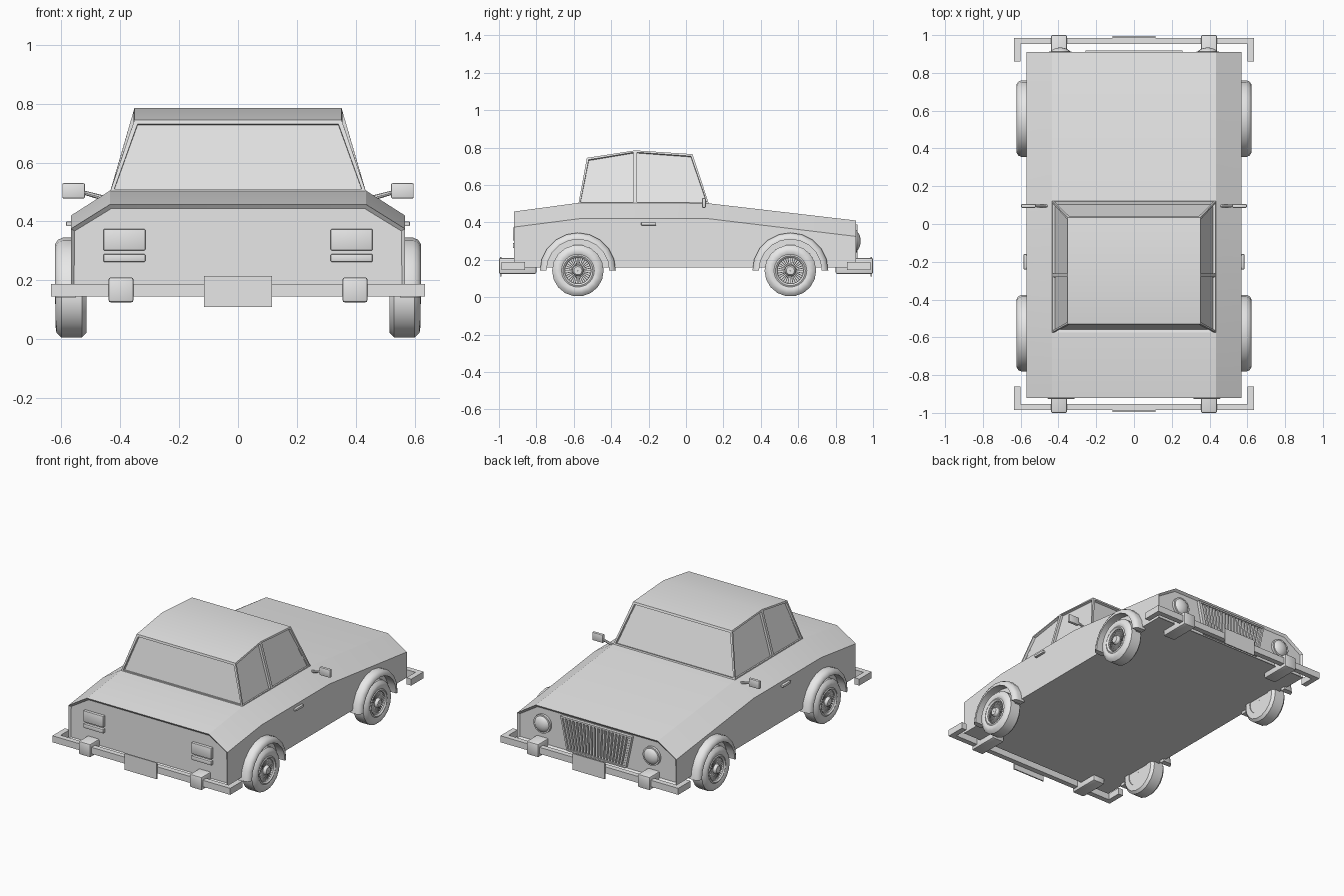
import bpy, bmesh
from math import sin, cos, pi
from mathutils import Vector, Matrix

if "Cube" in bpy.data.objects:
    bpy.data.objects.remove(bpy.data.objects["Cube"])

grey = bpy.data.materials.new("plain_grey")
grey.use_nodes = True
grey.diffuse_color = (0.8, 0.8, 0.8, 1)
grey.node_tree.nodes["Principled BSDF"].inputs["Base Color"].default_value = (0.8, 0.8, 0.8, 1)


def finish(name, bm, angle=30):
    bmesh.ops.recalc_face_normals(bm, faces=bm.faces[:])
    mesh = bpy.data.meshes.new(name)
    bm.to_mesh(mesh)
    bm.free()
    mesh.materials.append(grey)
    obj = bpy.data.objects.new(name, mesh)
    bpy.context.collection.objects.link(obj)
    bpy.ops.object.select_all(action="DESELECT")
    obj.select_set(True)
    bpy.context.view_layer.objects.active = obj
    bpy.ops.object.shade_smooth_by_angle(angle=angle * pi / 180)
    return obj


def box(name, x, y, z, bevel=0.0):
    """Box from (min, max) ranges, optionally with soft edges."""
    bm = bmesh.new()
    size = [r[1] - r[0] for r in (x, y, z)]
    mid = [(r[0] + r[1]) / 2 for r in (x, y, z)]
    bmesh.ops.create_cube(bm, size=1, matrix=Matrix.Translation(mid) @ Matrix.Diagonal((*size, 1)))
    if bevel:
        bmesh.ops.bevel(bm, geom=bm.edges[:], offset=bevel, segments=2, affect="EDGES", profile=0.5)
    return finish(name, bm)


def span(a, b, s):
    """Range a..b, mirrored when s is -1."""
    return tuple(sorted((a * s, b * s)))


def sweep(bm, profile, start, end, steps, centre, s):
    """Turn an (x, radius) profile around the x axis; closes on a full turn."""
    full = abs(end - start) > 2 * pi - 0.01
    rings = []
    for i in range(steps if full else steps + 1):
        a = start + (end - start) * i / steps
        rings.append([bm.verts.new((s * x, centre[0] + r * cos(a), centre[1] + r * sin(a)))
                      for x, r in profile])
    n = len(profile)
    for i in range(steps):
        p, q = rings[i], rings[(i + 1) % len(rings)]
        for j in range(n):
            k = (j + 1) % n
            bm.faces.new((p[j], p[k], q[k], q[j]))
    if not full:
        bm.faces.new(rings[0])
        bm.faces.new(rings[-1])


# Lower body: sections lofted along the length, end panels recessed
bm = bmesh.new()
loops = []
for y, shoulder, top in ((-0.92, 0.375, 0.458), (-0.57, 0.42, 0.505),
                         (0.12, 0.42, 0.502), (0.91, 0.325, 0.41)):
    half = [(0.568, 0.16), (0.568, shoulder), (0.435, top)]
    loops.append([bm.verts.new((x, y, z)) for x, z in half]
                 + [bm.verts.new((-x, y, z)) for x, z in reversed(half)])
for p, q in zip(loops, loops[1:]):
    for j in range(6):
        k = (j + 1) % 6
        bm.faces.new((p[j], p[k], q[k], q[j]))
ends = [bm.faces.new(loops[0]), bm.faces.new(loops[-1])]
bmesh.ops.recalc_face_normals(bm, faces=bm.faces[:])
bmesh.ops.inset_individual(bm, faces=ends, thickness=0.015, depth=-0.012)
finish("lower_body", bm)

# Cabin: three stations with recessed windows
bm = bmesh.new()
stations = []
for yb, yt, zt in ((-0.575, -0.53, 0.745), (-0.272, -0.272, 0.785), (0.122, 0.035, 0.765)):
    stations.append([bm.verts.new(c) for c in ((0.435, yb, 0.5), (0.352, yt, zt),
                                              (-0.352, yt, zt), (-0.435, yb, 0.5))])
sides = []
for p, q in zip(stations, stations[1:]):
    sides += [bm.faces.new((p[0], p[1], q[1], q[0])), bm.faces.new((p[2], p[3], q[3], q[2]))]
    bm.faces.new((p[1], p[2], q[2], q[1]))
    bm.faces.new((p[3], p[0], q[0], q[3]))
screens = [bm.faces.new(stations[0]), bm.faces.new(stations[-1])]
bmesh.ops.recalc_face_normals(bm, faces=bm.faces[:])
bmesh.ops.inset_individual(bm, faces=sides, thickness=0.014, depth=0)
bmesh.ops.inset_individual(bm, faces=screens, thickness=0.018, depth=0)
bmesh.ops.inset_individual(bm, faces=sides + screens, thickness=0.0005, depth=-0.015)
finish("cabin", bm)

# Wheels with wire spokes, and wheel arches
TYRE = [(0.515, 0.085), (0.515, 0.122), (0.53, 0.138), (0.6, 0.138), (0.617, 0.122),
        (0.62, 0.1), (0.612, 0.084)]
RIM = [(0.52, 0.07), (0.52, 0.088), (0.614, 0.088), (0.618, 0.08), (0.61, 0.07)]
HUB = [(0.52, 0.002), (0.52, 0.03), (0.612, 0.03), (0.622, 0.022), (0.622, 0.002)]
BACK = [(0.52, 0.002), (0.52, 0.08), (0.582, 0.08), (0.582, 0.002)]
ARCH = [(0.55, 0.168), (0.55, 0.203), (0.595, 0.203), (0.612, 0.196), (0.622, 0.18), (0.622, 0.168)]
for s, side in ((1, "left"), (-1, "right")):
    for yc, end in ((-0.578, "tail"), (0.558, "nose")):
        centre = (yc, 0.142)
        for part, profile, steps in (("tyre", TYRE, 18), ("rim", RIM, 24),
                                     ("hub", HUB, 12), ("wheel_disc", BACK, 24)):
            bm = bmesh.new()
            sweep(bm, profile, 0, 2 * pi, steps, centre, s)
            finish(f"{part}_{end}_{side}", bm, 40)
        bm = bmesh.new()
        for i in range(32):
            turn = Matrix.Rotation(2 * pi * i / 32, 4, "X")
            bmesh.ops.create_cube(bm, size=1, matrix=Matrix.Translation((s * 0.6, *centre)) @ turn
                                  @ Matrix.Translation((0, 0, 0.05))
                                  @ Matrix.Diagonal((0.008, 0.004, 0.05, 1)))
        finish(f"spokes_{end}_{side}", bm)
        bm = bmesh.new()
        sweep(bm, ARCH, -0.0, pi, 10, centre, s)
        finish(f"wheel_arch_{end}_{side}", bm, 40)

# Bumpers with wrapped ends, overriders and plates
for e, end in ((-1, "tail"), (1, "nose")):
    box(f"bumper_bar_{end}", (-0.635, 0.635), span(0.952, 0.986, e), (0.145, 0.187))
    box(f"plate_{end}", (-0.115, 0.115), span(0.986, 0.994, e), (0.11, 0.215))
    for s, side in ((1, "left"), (-1, "right")):
        box(f"bumper_wrap_{end}_{side}", span(0.6, 0.635, s), span(0.86, 0.97, e), (0.145, 0.187))
        box(f"overrider_{end}_{side}", span(0.355, 0.44, s), span(0.8, 1.0, e), (0.125, 0.21), 0.008)

for s, side in ((1, "left"), (-1, "right")):
    # Tail lamps
    box(f"tail_lamp_{side}", span(0.315, 0.457, s), (-0.926, -0.9), (0.302, 0.374), 0.003)
    box(f"reverse_lamp_{side}", span(0.315, 0.457, s), (-0.926, -0.9), (0.263, 0.289), 0.003)

    # Domed headlamp with a surrounding ring
    bm = bmesh.new()
    bmesh.ops.create_uvsphere(bm, u_segments=24, v_segments=12, radius=1,
                              matrix=Matrix.Translation((s * 0.39, 0.9, 0.3))
                              @ Matrix.Diagonal((0.056, 0.034, 0.056, 1)))
    finish(f"headlamp_{side}", bm, 60)
    bm = bmesh.new()
    bmesh.ops.create_cone(bm, cap_ends=True, segments=24, radius1=0.06, radius2=0.06, depth=0.024,
                          matrix=Matrix.Translation((s * 0.39, 0.902, 0.3)) @ Matrix.Rotation(pi / 2, 4, "X"))
    finish(f"headlamp_ring_{side}", bm)

    # Door handle
    box(f"door_handle_{side}", span(0.56, 0.584, s), (-0.24, -0.16), (0.384, 0.4), 0.003)

    # Door mirror on a slanted stalk
    box(f"mirror_{side}", span(0.52, 0.597, s), (0.086, 0.106), (0.478, 0.53), 0.005)
    a, b = Vector((s * 0.44, 0.096, 0.505 - 0.03)), Vector((s * 0.53, 0.096, 0.5))
    bm = bmesh.new()
    bmesh.ops.create_cone(bm, cap_ends=True, segments=8, radius1=0.009, radius2=0.007,
                          depth=(b - a).length, matrix=Matrix.Translation((a + b) / 2)
                          @ (b - a).to_track_quat("Z", "Y").to_matrix().to_4x4())
    finish(f"mirror_stalk_{side}", bm)


def bar(bm, x_low, x_high, width, y, z):
    """Upright bar whose foot and head may sit at different x."""
    low, high = [[bm.verts.new((x + dx * width, yy, zz))
                  for dx, yy in ((-0.5, y[0]), (0.5, y[0]), (0.5, y[1]), (-0.5, y[1]))]
                 for x, zz in ((x_low, z[0]), (x_high, z[1]))]
    bm.faces.new(low)
    bm.faces.new(high)
    for j in range(4):
        k = (j + 1) % 4
        bm.faces.new((low[j], low[k], high[k], high[j]))


# Grille: fanned slats inside a tapered frame
bm = bmesh.new()
for i in range(19):
    t = i / 9 - 1
    bar(bm, t * 0.19, t * 0.232, 0.012, (0.89, 0.912), (0.185, 0.382))
finish("grille_slats", bm)
bm = bmesh.new()
for s in (-1, 1):
    bar(bm, s * 0.205, s * 0.25, 0.012, (0.89, 0.918), (0.18, 0.39))
bar(bm, 0, 0, 0.5, (0.89, 0.918), (0.38, 0.39))
bar(bm, 0, 0, 0.41, (0.89, 0.918), (0.178, 0.187))
finish("grille_frame", bm)
